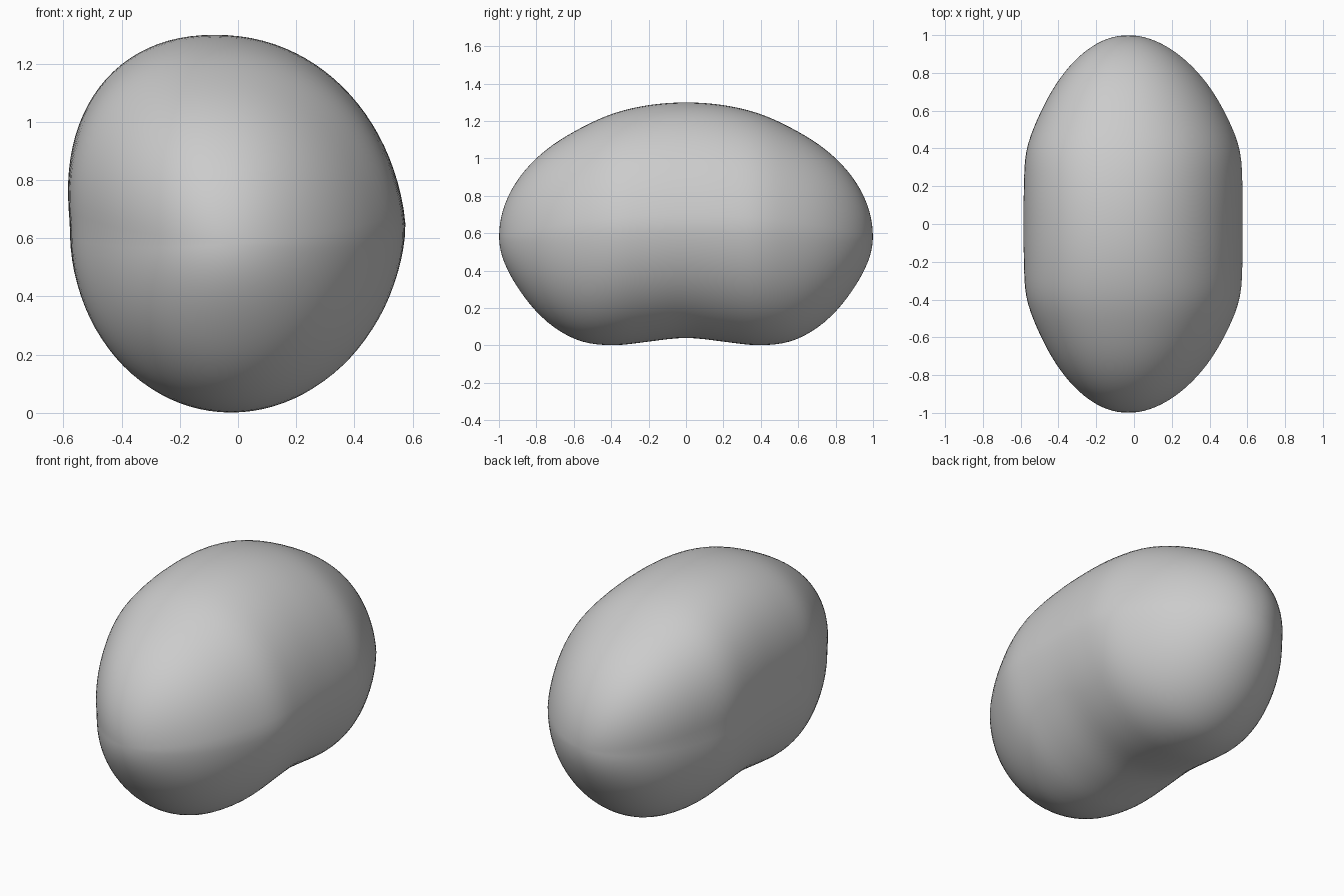
import bpy, bmesh
from math import sin, cos, pi, copysign

if "Cube" in bpy.data.objects:
    bpy.data.objects.remove(bpy.data.objects["Cube"])

# Radius factors of the rings at |y| = 0, .2, .4, .6, .8, 1 (scaled by a circle)
WIDTH = [.577, .588, .612, .602, .590, .57]
TOP = [.72, .72, .717, .704, .702, .70]
BOTTOM = [.54, .572, .633, .681, .667, .565]
RINGS, SIDES = 64, 96


def smooth_lookup(table, y):
    """Catmull-Rom lookup, mirrored at y = 0."""
    f = min(abs(y), 1) * 5
    i = min(int(f), 4)
    t = f - i
    b, c = table[i], table[i + 1]
    a = table[abs(i - 1)]
    d = table[i + 2] if i < 4 else 2 * c - b
    return b + .5 * t * (c - a + t * (2*a - 5*b + 4*c - d + t * (3*(b - c) + d - a)))


def power(v, p):
    return copysign(abs(v) ** p, v)


def ring_point(phi, ang):
    y, r = -cos(phi), sin(phi)
    mid = .58 + .07 * r * r
    top = .58 + smooth_lookup(TOP, y) * r
    low = .58 - smooth_lookup(BOTTOM, y) * r
    # ends sit low enough that the mid height stays inside the ring
    mid = .58 + (mid - .58) * r
    upper = sin(ang) >= 0
    p = .93 if upper else 1.0
    cx, sz = power(cos(ang), p), power(sin(ang), p)
    x = smooth_lookup(WIDTH, y) * r * cx - .03 * y ** 4
    x -= (.08 if upper else -.025) * sz * r     # lean of the crown and base
    z = mid + sz * ((top - mid) if upper else (mid - low))
    return x, y, z


# Bean body: rings along y, closed by a point at each end
bm = bmesh.new()
rings = [[bm.verts.new(ring_point(pi * i / RINGS, 2 * pi * j / SIDES))
          for j in range(SIDES)] for i in range(1, RINGS)]
for a, b in zip(rings, rings[1:]):
    for j in range(SIDES):
        k = (j + 1) % SIDES
        bm.faces.new((a[j], a[k], b[k], b[j]))
for ring, y in ((rings[0], -1), (rings[-1], 1)):
    tip = bm.verts.new((-.03, y, .58))
    for j in range(SIDES):
        bm.faces.new((tip, ring[j], ring[(j + 1) % SIDES]))
bmesh.ops.recalc_face_normals(bm, faces=bm.faces)
for f in bm.faces:
    f.smooth = True

mesh = bpy.data.meshes.new("bean_body")
bm.to_mesh(mesh)
bm.free()
body = bpy.data.objects.new("bean_body", mesh)
bpy.context.collection.objects.link(body)

# Soften the section seams slightly
relax = body.modifiers.new("relax", "SMOOTH")
relax.factor = .5
relax.iterations = 4
